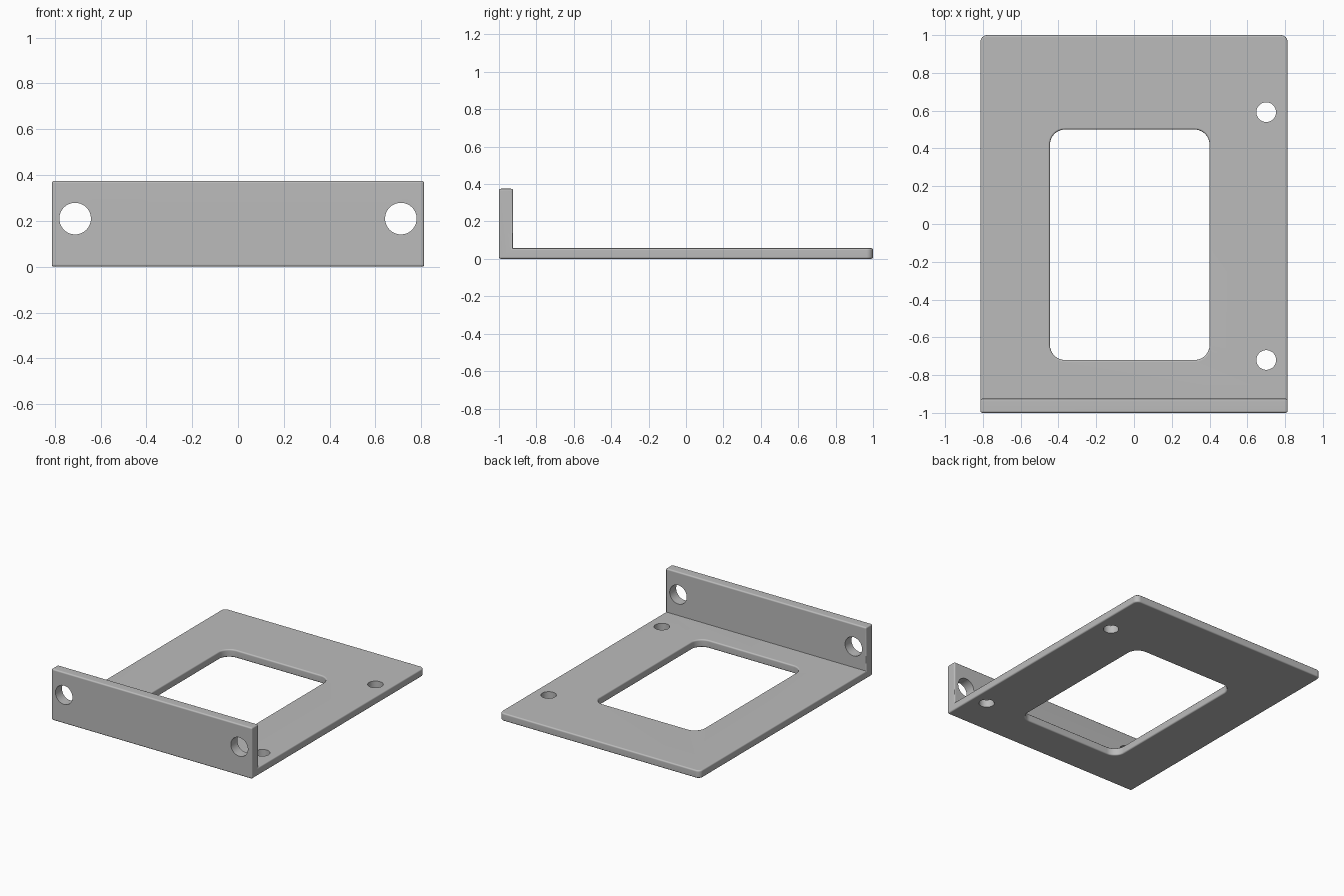
import bpy, bmesh, math
from mathutils import Matrix

cube = bpy.data.objects.get("Cube")
if cube:
    bpy.data.objects.remove(cube, do_unlink=True)

HALF_W, BASE_T, WALL_H, WALL_Y = 0.813, 0.057, 0.375, -0.925
EDGE_R = 0.01


def add_object(name, bm):
    bmesh.ops.recalc_face_normals(bm, faces=bm.faces)
    mesh = bpy.data.meshes.new(name)
    bm.to_mesh(mesh)
    bm.free()
    obj = bpy.data.objects.new(name, mesh)
    bpy.context.collection.objects.link(obj)
    return obj


def extrude(bm, points, vector):
    face = bm.faces.new([bm.verts.new(p) for p in points])
    out = bmesh.ops.extrude_face_region(bm, geom=[face])
    verts = [g for g in out["geom"] if isinstance(g, bmesh.types.BMVert)]
    bmesh.ops.translate(bm, verts=verts, vec=vector)


def round_edges(bm, edges, radius, segments):
    bmesh.ops.bevel(bm, geom=edges, offset=radius, offset_type='OFFSET',
                    segments=segments, profile=0.5, affect='EDGES')


def is_vertical(e):
    a, b = e.verts
    return abs(a.co.z - b.co.z) > 0.01 and abs(a.co.y - b.co.y) < 0.001


def cut(obj, cutter):
    """Subtract the cutter, keep the resulting mesh and drop the cutter."""
    cutter.hide_render = True
    mod = obj.modifiers.new("cut", 'BOOLEAN')
    mod.operation, mod.solver, mod.object = 'DIFFERENCE', 'EXACT', cutter
    bpy.context.view_layer.update()
    graph = bpy.context.evaluated_depsgraph_get()
    mesh = bpy.data.meshes.new_from_object(obj.evaluated_get(graph))
    obj.modifiers.clear()
    obj.data = mesh
    bpy.data.objects.remove(cutter, do_unlink=True)


def hole(obj, location, radius, axis):
    bm = bmesh.new()
    turn = Matrix.Rotation(math.pi / 2, 4, 'X') if axis == 'Y' else Matrix()
    bmesh.ops.create_cone(bm, cap_ends=True, segments=48, radius1=radius,
                          radius2=radius, depth=0.3,
                          matrix=Matrix.Translation(location) @ turn)
    cut(obj, add_object("hole_cutter", bm))


# L-shaped plate with an upright front flange and rounded back corners
profile = [(-1, 0), (1, 0), (1, BASE_T), (WALL_Y, BASE_T),
           (WALL_Y, WALL_H), (-1, WALL_H)]
bm = bmesh.new()
extrude(bm, [(-HALF_W, y, z) for y, z in profile], (2 * HALF_W, 0, 0))
round_edges(bm, [e for e in bm.edges if is_vertical(e) and e.verts[0].co.y > 0.9],
            0.035, 6)
bracket = add_object("mounting_bracket", bm)

# Rounded rectangular window, slightly off centre
x0, x1, y0, y1 = -0.445, 0.40, -0.72, 0.50
bm = bmesh.new()
extrude(bm, [(x0, y0, -0.1), (x1, y0, -0.1), (x1, y1, -0.1), (x0, y1, -0.1)],
        (0, 0, 0.3))
round_edges(bm, [e for e in bm.edges if is_vertical(e)], 0.08, 10)
cut(bracket, add_object("window_cutter", bm))

# Soften all outer edges, leaving the inside bend crisp
bm = bmesh.new()
bm.from_mesh(bracket.data)
round_edges(bm, [e for e in bm.edges
                 if e.is_manifold and e.calc_face_angle_signed() > 0.6], EDGE_R, 3)
bm.to_mesh(bracket.data)
bm.free()

# Two flange holes and two plate holes along the left side
for side in (-1, 1):
    hole(bracket, (side * 0.711, -0.96, 0.21), 0.069, 'Y')
for y in (-0.72, 0.592):
    hole(bracket, (0.70, y, 0.03), 0.052, 'Z')

# Plain grey metal
grey = bpy.data.materials.new("plain_grey")
grey.use_nodes = True
colour = (0.5, 0.5, 0.5, 1)
grey.diffuse_color = colour
grey.node_tree.nodes["Principled BSDF"].inputs["Base Color"].default_value = colour
bracket.data.materials.clear()
bracket.data.materials.append(grey)
for p in bracket.data.polygons:
    p.material_index = 0

# Smooth rounds with flat faces kept flat
bracket.data.shade_smooth()
bracket.data.set_sharp_from_angle(angle=math.radians(35))
normals = bracket.modifiers.new("flat_faces", 'WEIGHTED_NORMAL')
normals.keep_sharp = True
